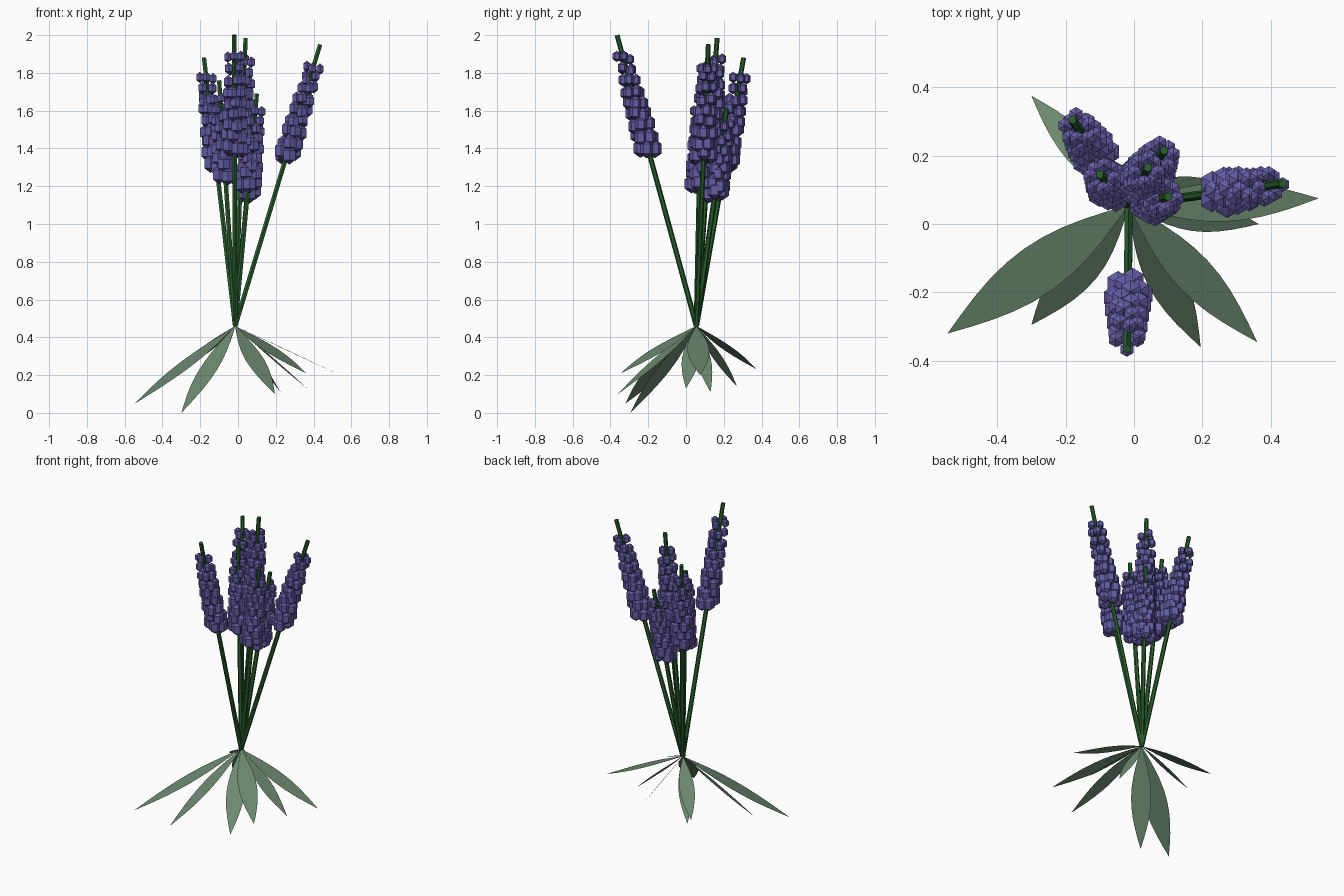
import bpy, bmesh, math, random
from mathutils import Vector, Matrix

random.seed(4)
if "Cube" in bpy.data.objects:
    bpy.data.objects.remove(bpy.data.objects["Cube"], do_unlink=True)


def material(name, rgb):
    m = bpy.data.materials.new(name)
    m.use_nodes = True
    m.diffuse_color = (*rgb, 1)
    m.node_tree.nodes["Principled BSDF"].inputs["Base Color"].default_value = (*rgb, 1)
    return m


STEM = material("stem green", (0.022, 0.115, 0.026))
BLOOM = material("violet", (0.125, 0.105, 0.37))
LEAF = material("sage green", (0.15, 0.25, 0.16))
BASE = Vector((-0.015, 0.055, 0.46))
UP = Vector((0, 0, 1))


def finish(name, bm, mat):
    mesh = bpy.data.meshes.new(name)
    bm.to_mesh(mesh)
    bm.free()
    mesh.materials.append(mat)
    obj = bpy.data.objects.new(name, mesh)
    bpy.context.collection.objects.link(obj)


def stem(name, tip):
    # Six-sided rod from the base to the tip
    axis = tip - BASE
    bm = bmesh.new()
    place = Matrix.Translation((tip + BASE) / 2) @ UP.rotation_difference(axis).to_matrix().to_4x4()
    bmesh.ops.create_cone(bm, cap_ends=True, segments=6, radius1=0.014, radius2=0.013,
                          depth=axis.length, matrix=place)
    finish(name, bm, STEM)


def flower_spike(name, tip, rings=9, per_ring=5):
    # Rings of upright hexagonal buds that shrink toward the tip
    bm = bmesh.new()
    for i in range(rings):
        t = i / (rings - 1)
        centre = BASE.lerp(tip, 0.615 + 0.305 * t)
        size = 0.042 - 0.017 * t
        spread = 0.041 - 0.006 * t
        count = per_ring if t < 0.8 else per_ring - 1
        for k in range(count):
            a = math.tau * (k + 0.5 * (i % 2)) / count + random.uniform(-0.2, 0.2)
            offset = Vector((math.cos(a) * spread, math.sin(a) * spread, random.uniform(-0.012, 0.012)))
            place = Matrix.Translation(centre + offset) @ Matrix.Diagonal((1, 1, 1.2, 1))
            bmesh.ops.create_uvsphere(bm, u_segments=6, v_segments=3, radius=size, matrix=place)
    finish(name, bm, BLOOM)


def leaf(name, tip, steps=10):
    # Flat pointed blade lying level across its width
    axis = tip - BASE
    side = axis.cross(UP).normalized() * axis.length * 0.095
    bm = bmesh.new()
    rows = []
    for i in range(steps + 1):
        t = i / steps
        mid = BASE + axis * t
        w = side * math.sin(math.pi * t)
        ends = (mid,) if i in (0, steps) else (mid - w, mid + w)
        rows.append([bm.verts.new(p) for p in ends])
    for a, b in zip(rows, rows[1:]):
        bm.faces.new(a + b[::-1])
    bmesh.ops.recalc_face_normals(bm, faces=bm.faces)
    if sum(f.normal.z for f in bm.faces) < 0:
        bmesh.ops.reverse_faces(bm, faces=bm.faces)
    finish(name, bm, LEAF)


# Flower stalks
stalks = {
    "front": (-0.02, -0.365, 2.0),
    "left": (0.435, 0.118, 1.95),
    "back_right": (-0.18, 0.305, 1.88),
    "back": (0.04, 0.165, 1.985),
    "back_left": (0.088, 0.215, 1.61),
    "inner_right": (-0.1, 0.145, 1.76),
    "inner_left": (0.1, 0.08, 1.69),
}
for part, tip in stalks.items():
    stem(part + "_stem", Vector(tip))
    flower_spike(part + "_flower_spike", Vector(tip))

# Drooping basal leaves
leaf_tips = [
    (-0.545, -0.32, 0.05), (-0.3, -0.295, 0), (0.195, -0.36, 0.1),
    (0.36, -0.345, 0.21), (0.365, 0, 0.13), (0.54, 0.075, 0.2),
    (-0.3, 0.375, 0.23), (-0.2, 0.27, 0.14), (0.225, 0.13, 0.11),
]
for n, tip in enumerate(leaf_tips, 1):
    leaf(f"leaf_{n}", Vector(tip))
